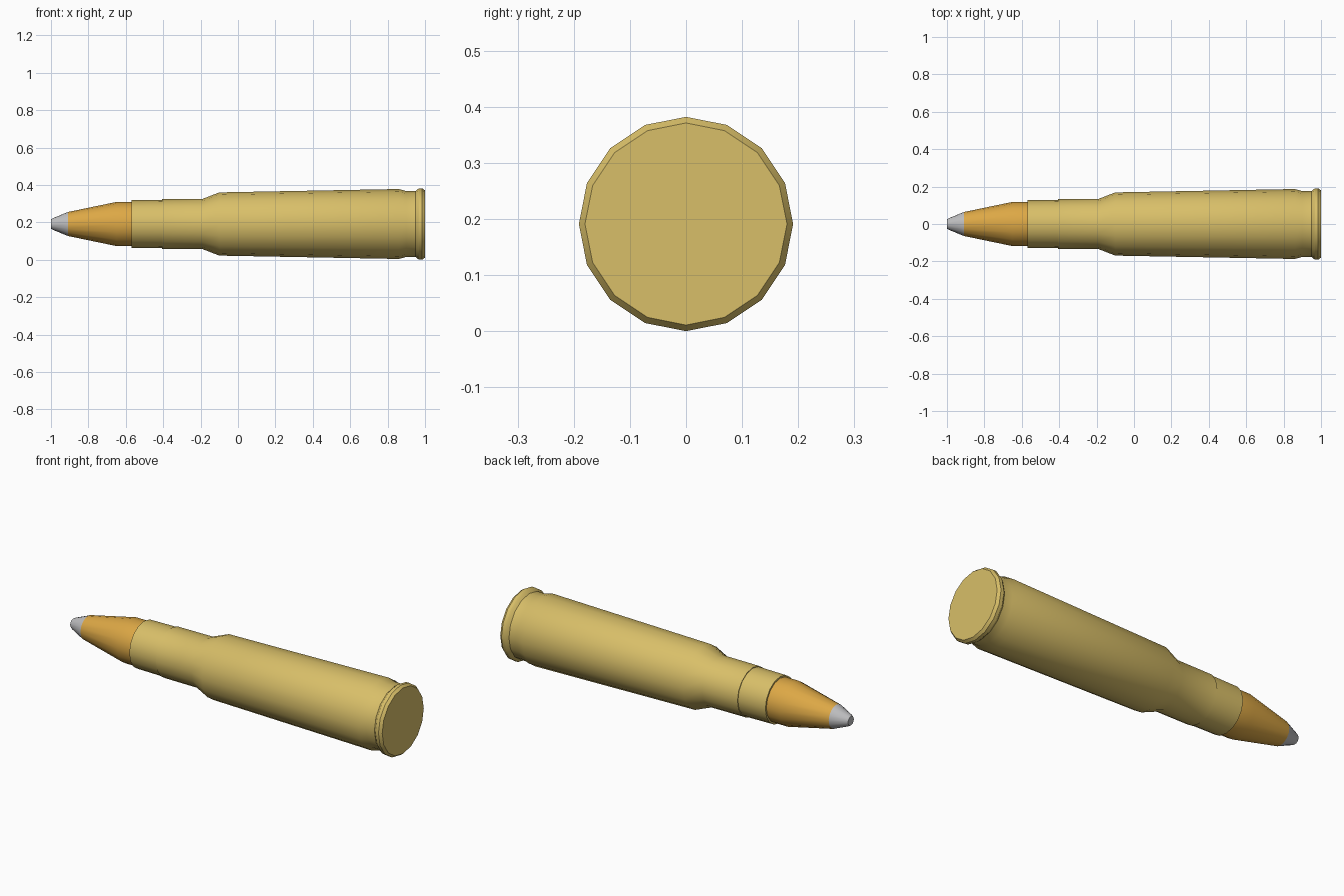
import bpy
import bmesh
import math

cube = bpy.data.objects.get("Cube")
if cube:
    bpy.data.objects.remove(cube, do_unlink=True)

SIDES = 16
RADIUS = 0.191  # widest radius, also the height of the axis


def make_material(name, color):
    mat = bpy.data.materials.new(name)
    mat.use_nodes = True
    mat.diffuse_color = (*color, 1)
    mat.node_tree.nodes["Principled BSDF"].inputs["Base Color"].default_value = (*color, 1)
    return mat


def lathe(name, profile, mat, cap_start=False, cap_end=False):
    """Turn a list of (x, radius) points around the long axis."""
    bm = bmesh.new()
    rings = []
    for x, r in profile:
        angles = [2 * math.pi * i / SIDES for i in range(SIDES)]
        rings.append([bm.verts.new((x, r * math.sin(a), RADIUS + r * math.cos(a))) for a in angles])
    for a, b in zip(rings, rings[1:]):
        for i in range(SIDES):
            j = (i + 1) % SIDES
            bm.faces.new((a[i], a[j], b[j], b[i]))
    if cap_start:
        bm.faces.new(rings[0])
    if cap_end:
        bm.faces.new(rings[-1])
    # Every strip and cap is wound the same way, facing away from the axis
    bm.normal_update()
    for f in bm.faces:
        mid = f.calc_center_median()
        if len(f.verts) > 4:
            out = f.normal.x * (1 if mid.x > 0 else -1)
        else:
            out = f.normal.y * mid.y + f.normal.z * (mid.z - RADIUS)
            if abs(out) < 1e-5:
                out = -f.normal.x
        if out < 0:
            f.normal_flip()
    mesh = bpy.data.meshes.new(name)
    bm.to_mesh(mesh)
    bm.free()
    mesh.materials.append(mat)
    obj = bpy.data.objects.new(name, mesh)
    bpy.context.collection.objects.link(obj)
    bpy.ops.object.select_all(action='DESELECT')
    obj.select_set(True)
    bpy.context.view_layer.objects.active = obj
    bpy.ops.object.shade_smooth_by_angle(angle=math.radians(30))
    return obj


brass = make_material("brass", (0.69, 0.52, 0.14))
copper = make_material("copper", (0.72, 0.39, 0.06))
steel = make_material("steel", (0.52, 0.52, 0.53))

# Pointed nose
lathe("tip", [(-1, 0.025), (-0.99, 0.031), (-0.91, 0.064)], steel, cap_start=True)

# Tapered jacket, running a little way into the neck
lathe("jacket", [(-0.91, 0.064), (-0.65, 0.118), (-0.56, 0.118)], copper)

# Neck with a thin stepped collar at the mouth
lathe("neck_collar", [(-0.57, 0.117), (-0.57, 0.127), (-0.405, 0.129)], brass)

# Neck, shoulder and tapered body
lathe("case_body", [(-0.405, 0.128), (-0.405, 0.133), (-0.19, 0.134), (-0.10, 0.169),
                    (0.86, 0.187), (0.90, 0.176), (0.95, 0.176)], brass)

# Rim with bevelled edges and flat base
lathe("rim", [(0.95, 0.176), (0.96, 0.186), (0.968, 0.191), (0.985, 0.191), (1, 0.18)],
      brass, cap_end=True)
